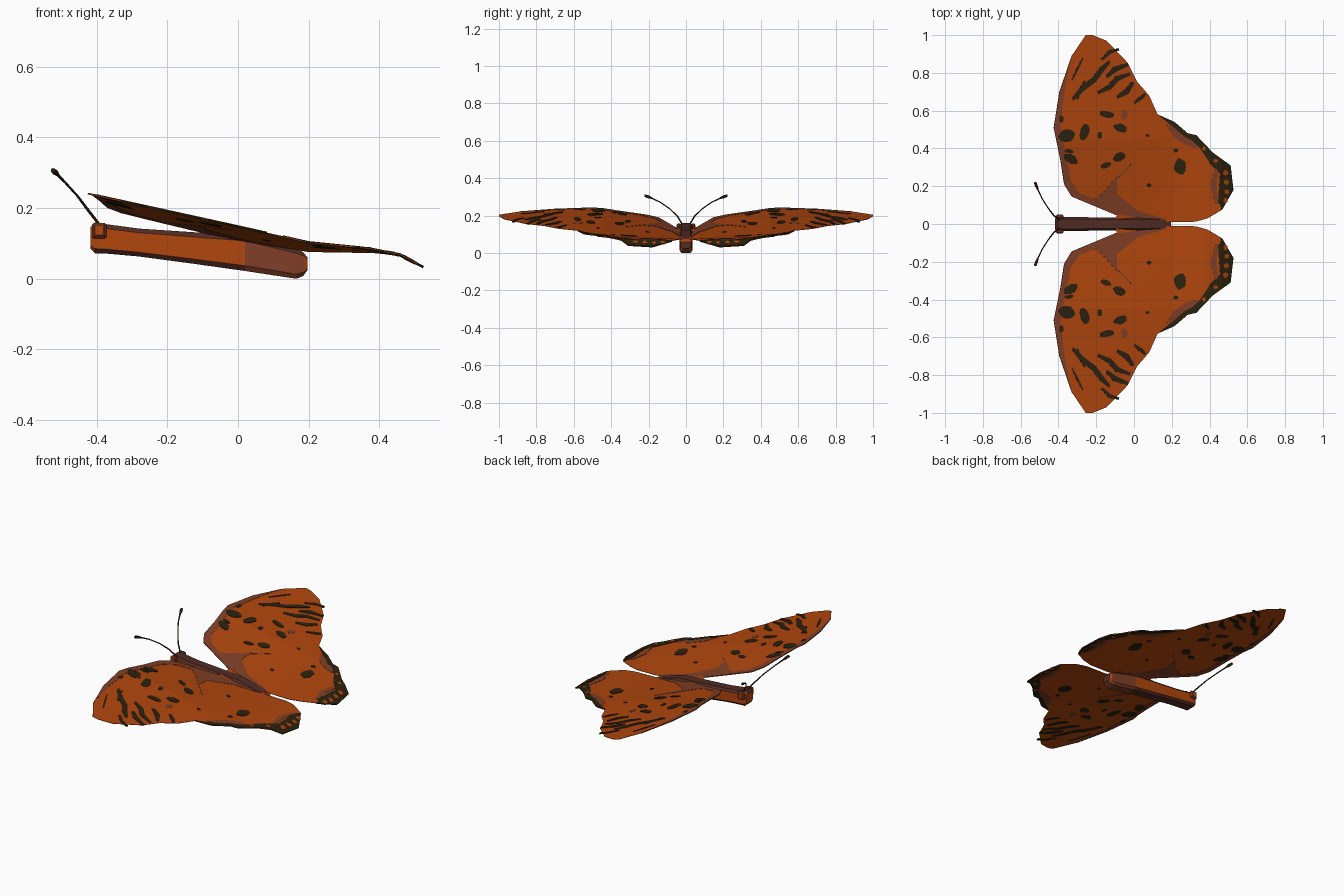
import bpy, bmesh, math, random
from mathutils import Vector

if "Cube" in bpy.data.objects:
    bpy.data.objects.remove(bpy.data.objects["Cube"], do_unlink=True)
random.seed(4)


def material(name, rgb):
    m = bpy.data.materials.new(name)
    m.use_nodes = True
    m.diffuse_color = (*rgb, 1)
    m.node_tree.nodes["Principled BSDF"].inputs["Base Color"].default_value = (*rgb, 1)
    return m


ORANGE = material("burnt orange", (0.44, 0.062, 0.004))
BROWN = material("russet brown", (0.215, 0.05, 0.02))
MAROON = material("dark maroon", (0.085, 0.025, 0.018))
DARK = material("dark olive black", (0.025, 0.016, 0.005))


def finish(name, bm, mats):
    me = bpy.data.meshes.new(name)
    bm.to_mesh(me)
    bm.free()
    ob = bpy.data.objects.new(name, me)
    bpy.context.collection.objects.link(ob)
    for m in mats:
        me.materials.append(m)
    return ob


def mirror_y(ob):
    mod = ob.modifiers.new("Mirror", 'MIRROR')
    mod.use_axis = (False, True, False)


# Wing surface height: slope along the body, dipping towards the root
SLOPE = [(-0.6, 0.28), (-0.42, 0.24), (0, 0.148), (0.2, 0.103), (0.38, 0.085), (0.46, 0.07), (0.53, 0.03)]
DIP = [(-0.6, 0.05), (-0.42, 0.05), (0, 0.04), (0.2, 0.027), (0.4, 0.01), (0.53, 0.0)]


def lerp(table, x):
    for (a, u), (b, v) in zip(table, table[1:]):
        if x <= b:
            return u + (v - u) * (x - a) / (b - a)
    return table[-1][1]


def height(x, y):
    return lerp(SLOPE, x) - lerp(DIP, x) * max(0, 1 - y / 0.45)


def sheet(name, polygons, mat, thick):
    """Flat outlines cut into strips, draped over the wing surface and thickened."""
    bm = bmesh.new()
    for pts in polygons:
        bm.faces.new([bm.verts.new((x, y, 0)) for x, y in pts])
    bm.normal_update()
    for f in bm.faces:
        if f.normal.z < 0:
            f.normal_flip()
    bmesh.ops.triangulate(bm, faces=bm.faces[:])
    xs = [i * 0.05 for i in range(-8, 11)] + [p[0] for p in SLOPE[1:-1]]
    cuts = [((x, 0, 0), (1, 0, 0)) for x in xs] + [((0, i * 0.05, 0), (0, 1, 0)) for i in range(1, 20)]
    for co, no in cuts:
        bmesh.ops.bisect_plane(bm, geom=bm.verts[:] + bm.edges[:] + bm.faces[:],
                               plane_co=co, plane_no=no, dist=1e-6)
    for v in bm.verts:
        v.co.z = height(v.co.x, v.co.y)
    ob = finish(name, bm, [mat])
    sol = ob.modifiers.new("Thickness", 'SOLIDIFY')
    sol.thickness, sol.offset = thick, 0
    mirror_y(ob)
    return ob


def spot(x, y, rx, ry, turn=0.0, n=10):
    pts = []
    for i in range(n):
        a = 2 * math.pi * i / n
        r = random.uniform(0.85, 1.12)
        u, v, t = rx * r * math.cos(a), ry * r * math.sin(a), math.radians(turn)
        pts.append((x + u * math.cos(t) - v * math.sin(t), y + u * math.sin(t) + v * math.cos(t)))
    return pts


def stripe(path, width):
    """Tapered band along a path."""
    left, right, n = [], [], len(path)
    for i, p in enumerate(path):
        a, b = Vector(path[max(i - 1, 0)]), Vector(path[min(i + 1, n - 1)])
        d = (b - a).normalized()
        w = width * (0.3 if i in (0, n - 1) else 0.55)
        left.append((p[0] - d.y * w, p[1] + d.x * w))
        right.append((p[0] + d.y * w, p[1] - d.x * w))
    return left + right[::-1]


# Wings: fore and hind wing share one outline
LEADING = [(-0.09, 0.045), (-0.33, 0.145), (-0.37, 0.21), (-0.39, 0.34), (-0.425, 0.51), (-0.395, 0.70), (-0.33, 0.89)]
TIP = [(-0.255, 1.0), (-0.22, 1.0), (-0.145, 0.97), (-0.035, 0.855), (0.015, 0.755), (0.08, 0.68)]
HIND = [(0.125, 0.58), (0.215, 0.54), (0.285, 0.48), (0.33, 0.47), (0.415, 0.38), (0.51, 0.31),
        (0.525, 0.18), (0.465, 0.075)]
INNER = [(0.39, 0.03), (0.325, 0.012), (-0.1, 0.01)]
sheet("wings", [LEADING + TIP + HIND + INNER], ORANGE, 0.002)

# Brown shading at the leading edge, wing root and hind border
sheet("wing_brown_patches", [
    LEADING + [(-0.35, 0.80), (-0.37, 0.69), (-0.39, 0.52), (-0.36, 0.36), (-0.335, 0.23), (-0.29, 0.165), (-0.1, 0.085)],
    [(-0.24, 0.115), (-0.17, 0.16), (-0.09, 0.25), (-0.09, 0.16), (0.02, 0.07), (0.16, 0.03), (0.16, 0.014), (-0.08, 0.05)],
    [(0.17, 0.53), (0.21, 0.46), (0.27, 0.42), (0.33, 0.40), (0.36, 0.42), (0.28, 0.48)],
    stripe([(-0.09, 0.24), (-0.05, 0.28), (-0.01, 0.32)], 0.008),
    spot(-0.05, 0.58, 0.018, 0.025),
    stripe([(0.44, 0.11), (0.42, 0.2), (0.44, 0.3)], 0.03),
], BROWN, 0.005)

# Dark spots, tip stripes and the dark hind margin
dark = [spot(*s) for s in [
    (-0.355, 0.47, 0.045, 0.034, 10), (-0.262, 0.485, 0.025, 0.043, -15), (-0.335, 0.345, 0.042, 0.022, -25),
    (-0.345, 0.385, 0.025, 0.012, -10), (-0.385, 0.555, 0.012, 0.02), (-0.145, 0.58, 0.042, 0.018, -8),
    (-0.07, 0.51, 0.036, 0.022, -20), (-0.075, 0.355, 0.036, 0.022, 20), (-0.15, 0.31, 0.032, 0.014, 25),
    (0.08, 0.205, 0.013, 0.01), (0.245, 0.305, 0.034, 0.042), (-0.18, 0.47, 0.012, 0.02),
    (0.07, 0.47, 0.012, 0.008), (0.22, 0.39, 0.014, 0.01)]]
dark += [stripe(p, w) for p, w in [
    ([(-0.325, 0.66), (-0.27, 0.72), (-0.21, 0.765), (-0.17, 0.82), (-0.13, 0.86)], 0.026),
    ([(-0.145, 0.78), (-0.10, 0.82), (-0.03, 0.845)], 0.028),
    ([(-0.19, 0.695), (-0.13, 0.725), (-0.09, 0.77), (-0.02, 0.795)], 0.026),
    ([(-0.09, 0.67), (-0.04, 0.70), (-0.005, 0.75)], 0.028),
    ([(-0.17, 0.87), (-0.13, 0.91), (-0.08, 0.925)], 0.02),
    ([(0.0, 0.64), (0.04, 0.67), (0.06, 0.69)], 0.02),
    ([(-0.33, 0.76), (-0.30, 0.82), (-0.27, 0.88)], 0.01),
    ([(-0.30, 0.66), (-0.29, 0.70), (-0.26, 0.76)], 0.014)]]
dark.append(HIND + [(0.445, 0.12), (0.455, 0.27), (0.40, 0.325), (0.35, 0.40), (0.31, 0.44), (0.27, 0.46), (0.20, 0.52)])
sheet("wing_dark_markings", dark, DARK, 0.007)

# Orange dots inside the dark margin
sheet("wing_margin_dots", [spot(*s) for s in [
    (0.482, 0.125, 0.012, 0.014), (0.488, 0.17, 0.014, 0.012), (0.487, 0.22, 0.016, 0.013),
    (0.483, 0.27, 0.014, 0.015), (0.43, 0.335, 0.013, 0.01), (0.37, 0.40, 0.010, 0.012)]], ORANGE, 0.0095)

# Body: eight-sided loft of (x, bottom, top, half width)
SECTIONS = [(-0.418, 0.085, 0.145, 0.03), (-0.405, 0.072, 0.16, 0.038), (-0.37, 0.071, 0.154, 0.038),
            (-0.28, 0.063, 0.142, 0.036), (-0.13, 0.043, 0.132, 0.035), (0.02, 0.022, 0.122, 0.035),
            (0.165, 0.0, 0.085, 0.034), (0.185, 0.008, 0.075, 0.032), (0.197, 0.025, 0.06, 0.026)]
bm = bmesh.new()
rings = []
for x, lo, hi, w in SECTIONS:
    c, h = (lo + hi) / 2, (hi - lo) / 2
    rings.append([bm.verts.new((x, w * a, c + h * b)) for a, b in
                  [(1, -0.7), (1, 0.7), (0.7, 1), (-0.7, 1), (-1, 0.7), (-1, -0.7), (-0.7, -1), (0.7, -1)]])
for r, s in zip(rings, rings[1:]):
    for i in range(8):
        bm.faces.new((r[i], r[(i + 1) % 8], s[(i + 1) % 8], s[i]))
bm.faces.new(rings[0])
bm.faces.new(rings[-1])
bmesh.ops.recalc_face_normals(bm, faces=bm.faces[:])
for f in bm.faces:
    x = f.calc_center_median().x
    if abs(f.normal.z) > 0.5 and x < 0.18:
        f.material_index = 2 if f.normal.z > 0 or x < 0.02 else 1
    elif f.normal.x > 0.8:
        f.material_index = 2
    elif 0.02 < x < 0.18 or (-0.13 < x and f.normal.z < -0.1 and x < 0.02):
        f.material_index = 1
finish("body", bm, [ORANGE, BROWN, MAROON])

# Eyes: bevelled blocks on each side of the head, with an orange plate
for name, size, loc, mat in [("eyes", (0.042, 0.02, 0.045), (-0.393, 0.039, 0.136), BROWN),
                             ("eye_plates", (0.027, 0.004, 0.028), (-0.393, 0.049, 0.136), ORANGE)]:
    bm = bmesh.new()
    bmesh.ops.create_cube(bm, size=1)
    for v in bm.verts:
        v.co = Vector([v.co[i] * size[i] + loc[i] for i in range(3)])
    ob = finish(name, bm, [mat])
    bev = ob.modifiers.new("Bevel", 'BEVEL')
    bev.width, bev.segments = min(size) * 0.3, 1
    mirror_y(ob)

# Antennae: thin curved feelers with thicker clubs
for side, s in (("right", 1), ("left", -1)):
    cu = bpy.data.curves.new(side + "_antenna", 'CURVE')
    cu.dimensions, cu.bevel_depth, cu.bevel_resolution = '3D', 0.004, 1
    cu.use_fill_caps = True
    path = [(-0.39, 0.018, 0.15, 1), (-0.425, 0.045, 0.195, 1), (-0.455, 0.085, 0.235, 0.8), (-0.487, 0.135, 0.27, 0.8),
            (-0.508, 0.18, 0.292, 1), (-0.516, 0.2, 0.3, 2), (-0.524, 0.22, 0.307, 1.8)]
    sp = cu.splines.new('POLY')
    sp.points.add(len(path) - 1)
    for p, (x, y, z, r) in zip(sp.points, path):
        p.co, p.radius = (x, y * s, z, 1), r
    ob = bpy.data.objects.new(side + "_antenna", cu)
    bpy.context.collection.objects.link(ob)
    cu.materials.append(DARK)
